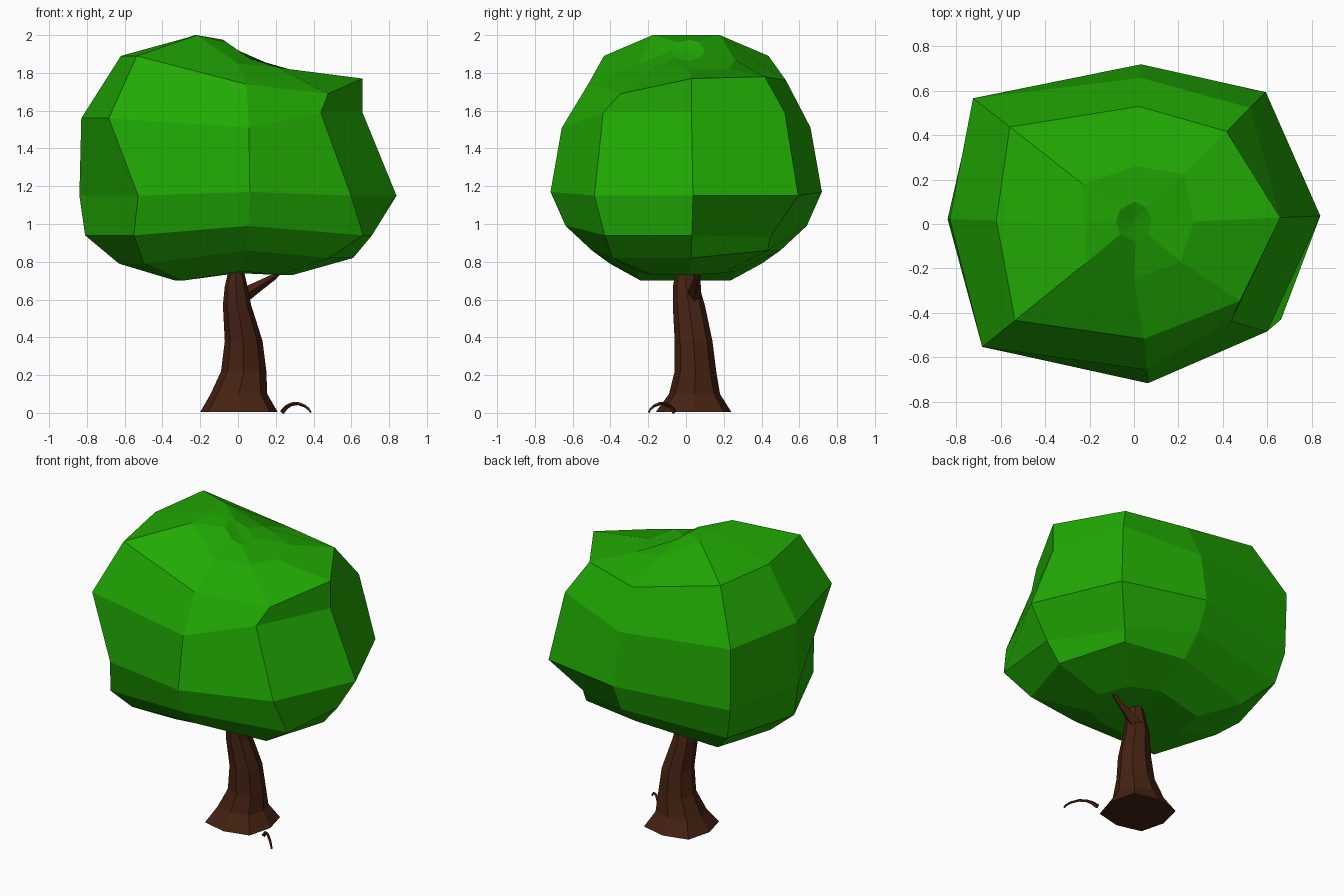
import bpy, bmesh
from math import sin, cos, radians, pi
from mathutils import Vector

if "Cube" in bpy.data.objects:
    bpy.data.objects.remove(bpy.data.objects["Cube"])


def material(name, color):
    m = bpy.data.materials.new(name)
    m.diffuse_color = (*color, 1)
    m.use_nodes = True
    m.node_tree.nodes["Principled BSDF"].inputs["Base Color"].default_value = m.diffuse_color
    return m


GREEN = material("leaf_green", (0.015, 0.40, 0.001))
BROWN = material("bark_brown", (0.060, 0.016, 0.006))


def loft(name, rings, mat, bottom=None, top=None):
    """Skin a stack of rings; ends are capped flat or with a pole point."""
    bm = bmesh.new()
    rows = [[bm.verts.new(p) for p in ring] for ring in rings]
    n = len(rows[0])
    for a, b in zip(rows, rows[1:]):
        for j in range(n):
            k = (j + 1) % n
            bm.faces.new((a[j], a[k], b[k], b[j]))
    for row, pole in ((rows[0][::-1], bottom), (rows[-1], top)):
        if pole is None:
            bm.faces.new(row)
        else:
            p = bm.verts.new(pole)
            for j in range(n):
                bm.faces.new((row[j], row[(j + 1) % n], p))
    bmesh.ops.recalc_face_normals(bm, faces=bm.faces)
    me = bpy.data.meshes.new(name)
    bm.to_mesh(me)
    bm.free()
    me.materials.append(mat)
    ob = bpy.data.objects.new(name, me)
    bpy.context.collection.objects.link(ob)
    return ob


# Canopy: eight vertical profiles (radius, height) around the centre
west = [(.33, .70), (.63, .79), (.81, .94), (.84, 1.15), (.83, 1.56), (.62, 1.89), (.22, 2.0)]
south_west = [(.38, .70), (.64, .79), (.78, .94), (.79, 1.15), (.88, 1.56), (.69, 1.89), (.28, 2.0)]
north_west = [(.38, .70), (.65, .79), (.85, .94), (.91, 1.15), (.92, 1.56), (.71, 1.89), (.29, 2.0)]
middle = [(.26, .75), (.50, .86), (.64, .99), (.72, 1.17), (.66, 1.51), (.52, 1.74), (.25, 1.85)]
north = middle[:5] + [(.53, 1.76), (.26, 1.87)]
east = [(.29, .73), (.61, .82), (.71, .94), (.84, 1.15), (.66, 1.59), (.66, 1.77), (.27, 1.82)]
north_east = [(.28, .74), (.61, .86), (.63, .93), (.84, 1.15), (.74, 1.59), (.59, 1.78), (.32, 1.82)]
south_east = [(.28, .73), (.62, .82), (.79, .94), (.77, 1.15), (.62, 1.59), (.59, 1.69), (.27, 1.83)]
columns = [(2.5, east), (45, north_east), (87.5, north), (142, north_west),
           (178.5, west), (219, south_west), (275, middle), (321, south_east)]
twist = {(5, 3): 9, (5, 2): 6, (6, 6): -5, (7, 2): 6, (7, 4): -6, (7, 5): 3, (2, 6): 2}

rings = []
for i in range(7):
    ring = []
    for c, (angle, prof) in enumerate(columns):
        r, z = prof[i]
        a = radians(angle + twist.get((c, i), 0))
        ring.append((r * cos(a), r * sin(a), z))
    rings.append(ring)
# small tilted ring around the crown
rings.append([(.08 * cos(radians(a)), .01 + .09 * sin(radians(a)),
               1.92 - .7 * .08 * cos(radians(a))) for a, _ in columns])
loft("canopy", rings, GREEN, bottom=(0, 0, .74), top=(0, .01, 1.91))

# Trunk: tapered, leaning eight-sided rings (cx, cy, rx, ry, z, corner flare)
stem = [(.005, .04, .205, .20, .005, 1.13), (.005, .045, .15, .135, .10, 1.08),
        (.03, .05, .12, .11, .22, 1), (.03, .04, .10, .10, .38, 1),
        (-.005, .015, .075, .085, .57, 1), (-.01, 0, .06, .07, .67, 1),
        (-.01, 0, .03, .04, .80, 1)]
loft("trunk", [[(cx + (f if j % 2 else 1) * rx * cos(j * pi / 4),
                 cy + (f if j % 2 else 1) * ry * sin(j * pi / 4), z)
                for j in range(8)] for cx, cy, rx, ry, z, f in stem], BROWN)


def limb(name, points, radius):
    """Tapered square-section limb; points are (x, y, z, thickness)."""
    rings = []
    pts = [Vector(p[:3]) for p in points]
    for i, p in enumerate(pts):
        d = (pts[min(i + 1, len(pts) - 1)] - pts[max(i - 1, 0)]).normalized()
        u = d.cross(Vector((0, 0, 1))).normalized()
        v = d.cross(u)
        rings.append([p + (u * cos(t) + v * sin(t)) * radius * points[i][3]
                      for t in (j * pi / 2 for j in range(4))])
    loft(name, rings, BROWN)


# Side branch rising into the canopy
limb("branch", [(.01, .04, .61, 1.2), (.10, .05, .665, .8), (.19, .06, .72, .45), (.27, .07, .80, .25)], .036)

# Arched root breaking through the ground
limb("root", [(.235 + .15 * t, -.062 - .135 * t, h, w) for t, h, w in
              ((0, .006, 1.4), (.14, .030, 1.1), (.32, .046, .9), (.55, .050, .8),
               (.8, .036, .7), (.93, .020, .6), (1, .003, .5))], .011)
